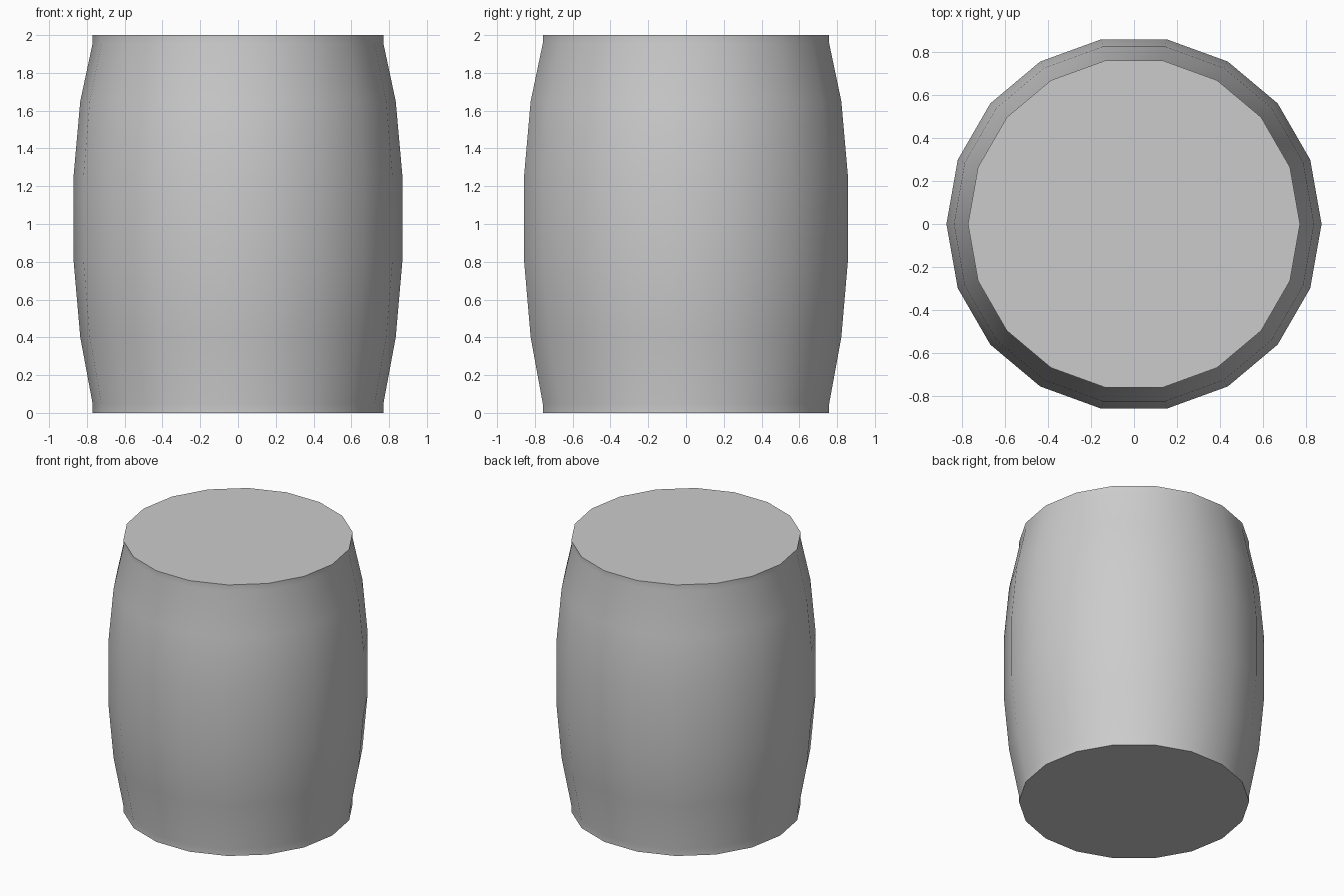
import bpy, bmesh, math

if "Cube" in bpy.data.objects:
    bpy.data.objects.remove(bpy.data.objects["Cube"])

SIDES = 18
# barrel profile: (radius, height)
PROFILE = [(0.77, 0.0), (0.77, 0.05), (0.835, 0.40), (0.87, 0.80),
           (0.87, 1.26), (0.835, 1.65), (0.77, 1.955), (0.77, 2.0)]

bm = bmesh.new()
rings = []
for r, z in PROFILE:
    rings.append([bm.verts.new((r * math.cos(2 * math.pi * i / SIDES),
                                r * math.sin(2 * math.pi * i / SIDES), z))
                  for i in range(SIDES)])

# bulging side wall
for low, high in zip(rings, rings[1:]):
    for i in range(SIDES):
        j = (i + 1) % SIDES
        bm.faces.new((low[i], low[j], high[j], high[i]))

# flat bottom and lid
bm.faces.new(rings[0][::-1])
bm.faces.new(rings[-1])

mesh = bpy.data.meshes.new("barrel")
bm.to_mesh(mesh)
bm.free()
barrel = bpy.data.objects.new("barrel", mesh)
bpy.context.collection.objects.link(barrel)

# smooth wall, sharp rims
bpy.context.view_layer.objects.active = barrel
barrel.select_set(True)
bpy.ops.object.shade_smooth_by_angle(angle=math.radians(35))
